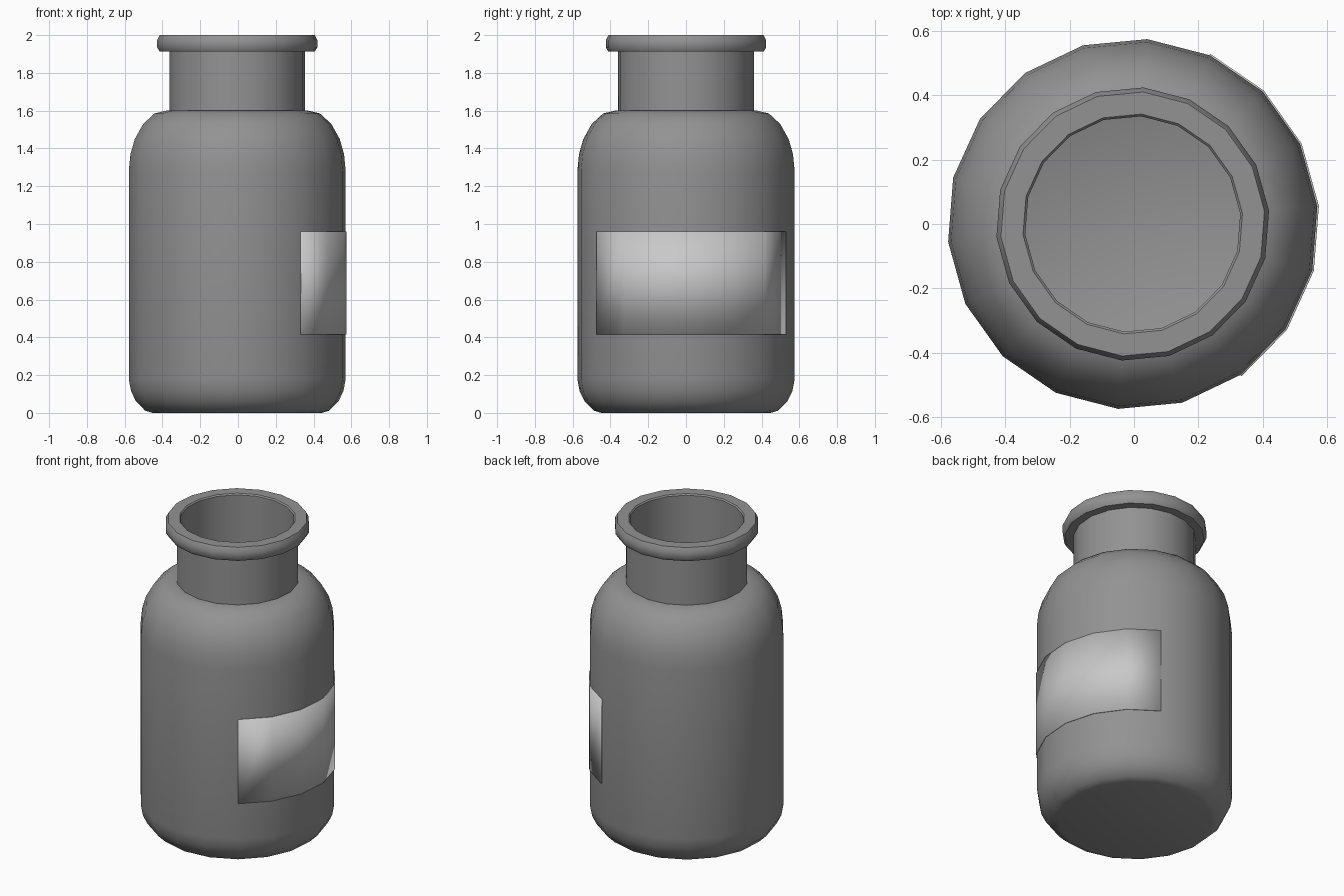
import bpy, bmesh
from math import radians, cos, sin

cube = bpy.data.objects.get("Cube")
if cube:
    bpy.data.objects.remove(cube, do_unlink=True)

SIDES = 18
STEP = 360 / SIDES
TURN = 5.5       # rotation of the first corner, degrees
CENTRE_X = -0.004


def material(name, value):
    m = bpy.data.materials.new(name)
    m.use_nodes = True
    colour = (value, value, value, 1)
    m.diffuse_color = colour
    bsdf = m.node_tree.nodes["Principled BSDF"]
    bsdf.inputs["Base Color"].default_value = colour
    bsdf.inputs["Roughness"].default_value = 0.6
    return m


def sweep(name, profile, first, count, mat, closed):
    """Sweep (radius, z) points round the axis, starting at corner `first`."""
    bm = bmesh.new()
    columns = []
    for i in range(first, first + count):
        a = radians(TURN + STEP * i)
        columns.append([bm.verts.new((r * cos(a), r * sin(a), z)) for r, z in profile])
    pairs = list(zip(columns, columns[1:]))
    if closed:
        pairs.append((columns[-1], columns[0]))
    for a, b in pairs:
        for j in range(len(profile) - 1):
            bm.faces.new((a[j], b[j], b[j + 1], a[j + 1]))
    if closed:
        # base and inner floor
        bm.faces.new([c[0] for c in reversed(columns)])
        bm.faces.new([c[-1] for c in columns])
        bmesh.ops.recalc_face_normals(bm, faces=bm.faces)
    mesh = bpy.data.meshes.new(name)
    bm.to_mesh(mesh)
    bm.free()
    mesh.materials.append(mat)
    ob = bpy.data.objects.new(name, mesh)
    ob.location.x = CENTRE_X
    bpy.context.collection.objects.link(ob)
    bpy.ops.object.select_all(action="DESELECT")
    ob.select_set(True)
    bpy.context.view_layer.objects.active = ob
    bpy.ops.object.shade_smooth_by_angle(angle=radians(38))
    return ob


grey = material("grey glass", 0.29)
pale = material("pale label", 0.58)

# Outside of the bottle: base, wall, shoulder, neck and rolled rim
outside = [
    (0.45, 0), (0.49, 0.012), (0.538, 0.06), (0.565, 0.115), (0.577, 0.18),
    (0.577, 1.28), (0.568, 1.37), (0.545, 1.45), (0.5, 1.53), (0.44, 1.585), (0.37, 1.602),
    (0.36, 1.602), (0.36, 1.912),
    (0.412, 1.912), (0.426, 1.935), (0.426, 1.972), (0.412, 2.0),
]
# Inside of the bottle, from the mouth down to the floor
inside = [
    (0.343, 2.0), (0.336, 1.992), (0.336, 1.58), (0.43, 1.56), (0.525, 1.45),
    (0.555, 1.28), (0.555, 0.18), (0.52, 0.07), (0.45, 0.025),
]
sweep("bottle", outside + inside, 0, SIDES, grey, True)

# Label wrapped round six sides of the wall
label = sweep("label", [(0.582, 0.415), (0.582, 0.96)], -3, 7, pale, False)
thick = label.modifiers.new("thickness", "SOLIDIFY")
thick.thickness = 0.006
thick.offset = -1
